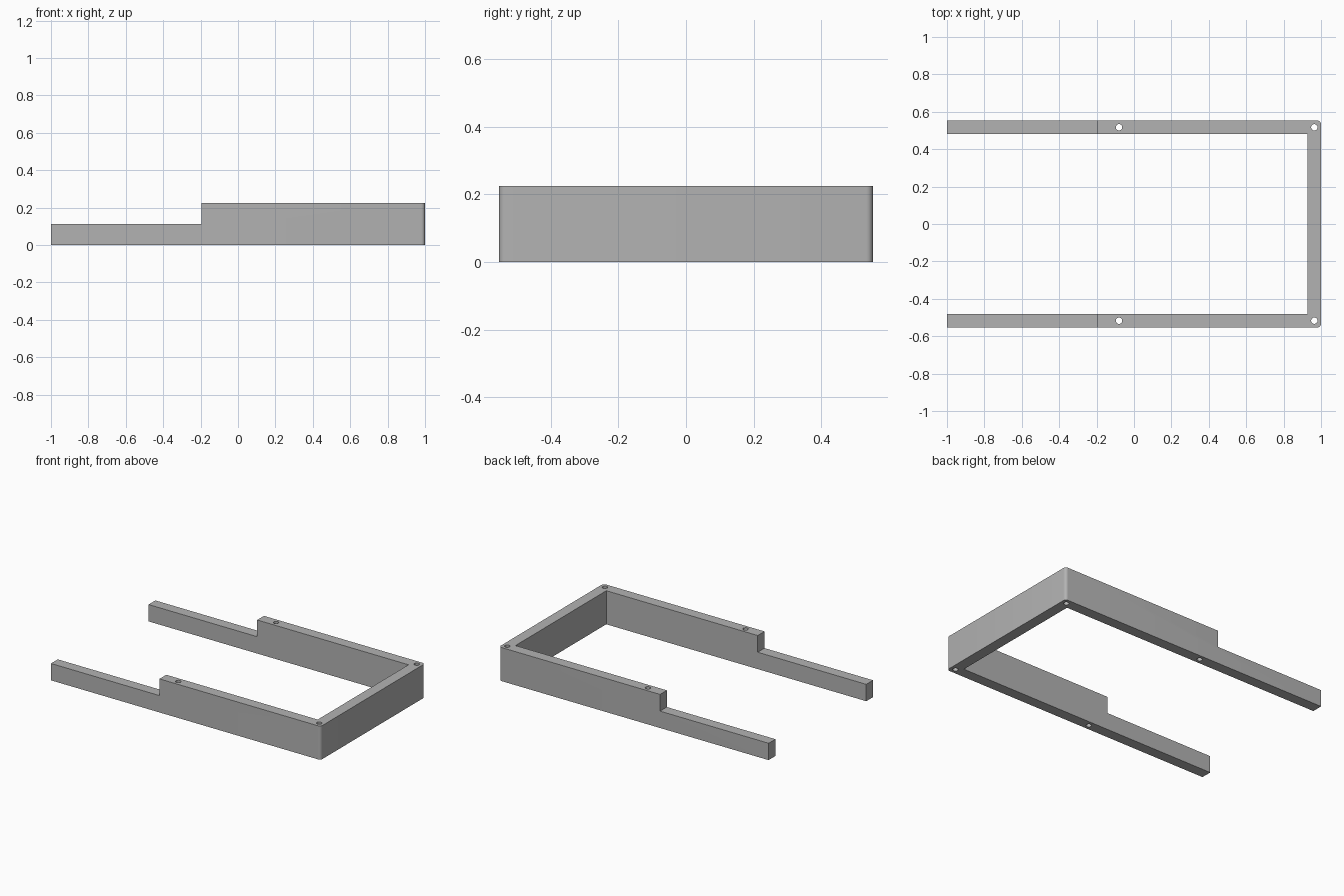
import bpy, bmesh, math
from mathutils import Matrix

cube = bpy.data.objects.get("Cube")
if cube:
    bpy.data.objects.remove(cube, do_unlink=True)

HALF_Y, WALL, HEIGHT = 0.553, 0.072, 0.225
STEP_X, STEP_Z = -0.195, 0.113
CORNER_R, HOLE_R = 0.02, 0.017
HOLE_XS = (-0.08, 1 - WALL / 2)

grey = bpy.data.materials.new("plain grey")
grey.use_nodes = True
colour = (0.45, 0.45, 0.45, 1)
grey.diffuse_color = colour
grey.node_tree.nodes["Principled BSDF"].inputs["Base Color"].default_value = colour


def make_object(name, bm):
    bmesh.ops.recalc_face_normals(bm, faces=bm.faces)
    mesh = bpy.data.meshes.new(name)
    bm.to_mesh(mesh)
    bm.free()
    mesh.materials.append(grey)
    obj = bpy.data.objects.new(name, mesh)
    bpy.context.collection.objects.link(obj)
    return obj


def cut(target, cutter):
    """Subtract the cutter from the target and discard it."""
    mod = target.modifiers.new("cut", 'BOOLEAN')
    mod.operation = 'DIFFERENCE'
    mod.solver = 'EXACT'
    mod.object = cutter
    cutter.hide_render = True
    bpy.context.view_layer.objects.active = target
    bpy.ops.object.modifier_apply(modifier=mod.name)
    bpy.data.objects.remove(cutter, do_unlink=True)


# U-shaped frame: two arms joined by a cross wall, extruded upwards
inner_x, inner_y = 1 - WALL, HALF_Y - WALL
half = [(-1, -inner_y), (-1, -HALF_Y), (1, -HALF_Y)]
outline = half + [(x, -y) for x, y in reversed(half)]
outline += [(inner_x, inner_y), (inner_x, -inner_y)]
bm = bmesh.new()
base = bm.faces.new([bm.verts.new((x, y, 0)) for x, y in outline])
top = bmesh.ops.extrude_face_region(bm, geom=[base])["geom"]
bmesh.ops.translate(bm, vec=(0, 0, HEIGHT),
                    verts=[v for v in top if isinstance(v, bmesh.types.BMVert)])

# Rounded outer corners of the cross wall
corners = [e for e in bm.edges if all(v.co.x > 0.99 for v in e.verts)
           and abs(e.verts[0].co.z - e.verts[1].co.z) > 0.1]
bmesh.ops.bevel(bm, geom=corners, offset=CORNER_R, segments=6, profile=0.5,
                affect='EDGES')
frame = make_object("frame", bm)

# Lowered ends of the arms
bm = bmesh.new()
bmesh.ops.create_cube(bm, size=1)
bmesh.ops.scale(bm, vec=(2, 2, 1), verts=bm.verts)
bmesh.ops.translate(bm, vec=(STEP_X - 1, 0, STEP_Z + 0.5), verts=bm.verts)
cut(frame, make_object("step_cutter", bm))

# Vertical screw holes through the arms and corners
bm = bmesh.new()
for x in HOLE_XS:
    for side in (-1, 1):
        y = side * (HALF_Y - WALL / 2)
        bmesh.ops.create_cone(bm, cap_ends=True, segments=24, radius1=HOLE_R,
                              radius2=HOLE_R, depth=1,
                              matrix=Matrix.Translation((x, y, 0)))
cut(frame, make_object("hole_cutter", bm))

# Smooth the holes and corners, keep the box edges sharp
bpy.ops.object.select_all(action='DESELECT')
frame.select_set(True)
bpy.context.view_layer.objects.active = frame
bpy.ops.object.shade_smooth_by_angle(angle=math.radians(30))
